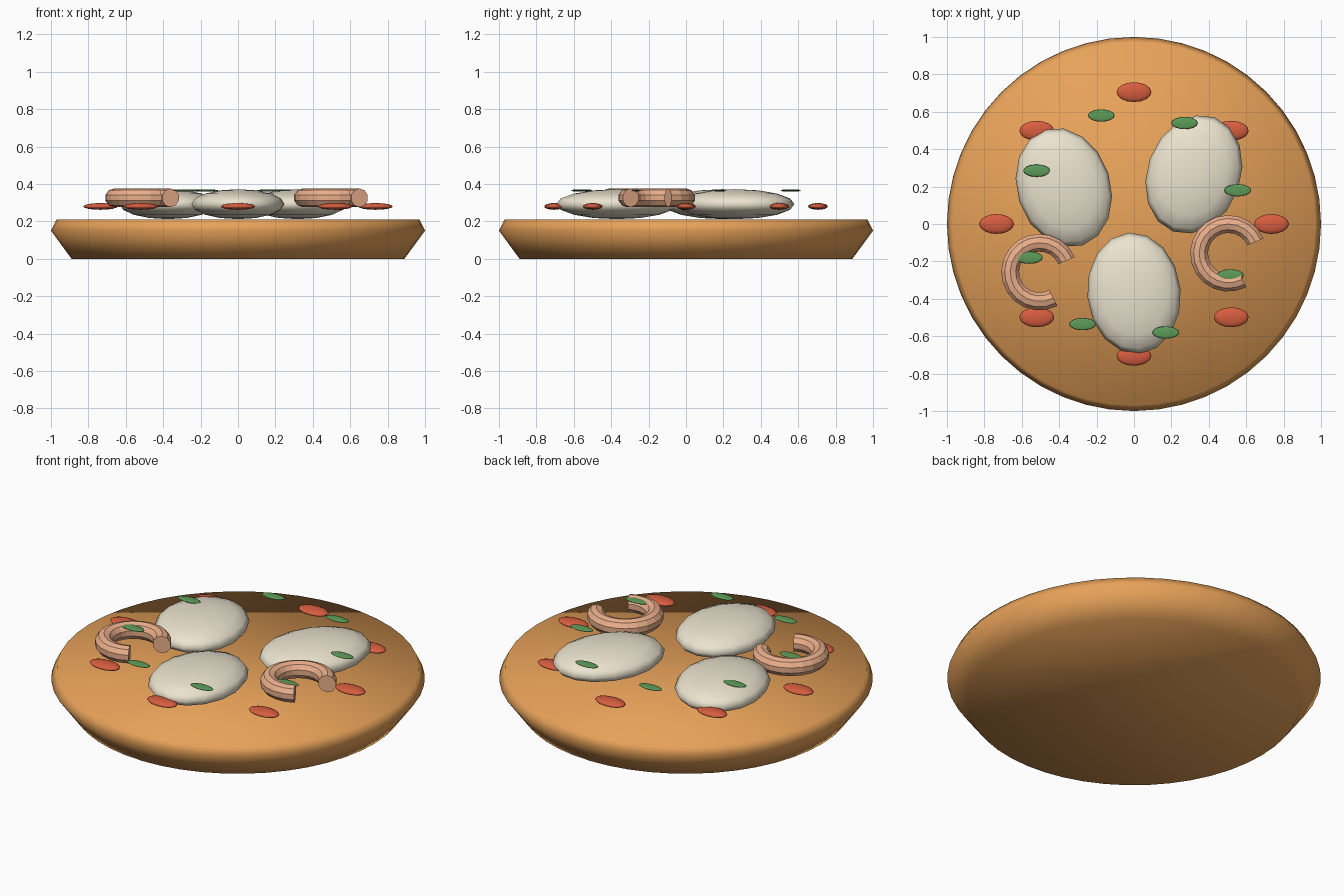
import bpy, bmesh
from math import sin, cos, pi, radians
from mathutils import Matrix, Vector

if "Cube" in bpy.data.objects:
    bpy.data.objects.remove(bpy.data.objects["Cube"])


def material(name, rgb):
    m = bpy.data.materials.new(name)
    m.diffuse_color = (*rgb, 1)
    m.use_nodes = True
    m.node_tree.nodes["Principled BSDF"].inputs["Base Color"].default_value = m.diffuse_color
    return m


CRUST = material("baked_crust", (0.80, 0.36, 0.10))
CHEESE = material("cheese", (0.83, 0.77, 0.62))
TOMATO = material("tomato", (0.68, 0.11, 0.05))
HERB = material("herb", (0.11, 0.33, 0.10))
SHRIMP = material("shrimp", (0.83, 0.43, 0.26))


def finish(name, bm, mat, smooth):
    bmesh.ops.recalc_face_normals(bm, faces=bm.faces[:])
    for f in bm.faces:
        f.smooth = smooth
    me = bpy.data.meshes.new(name)
    bm.to_mesh(me)
    bm.free()
    me.materials.append(mat)
    ob = bpy.data.objects.new(name, me)
    bpy.context.collection.objects.link(ob)
    return ob


def skin(name, rings, mat, smooth):
    """Bridge consecutive closed rings of points and cap both ends."""
    bm = bmesh.new()
    rows = [[bm.verts.new(p) for p in ring] for ring in rings]
    n = len(rows[0])
    for a, b in zip(rows, rows[1:]):
        for i in range(n):
            j = (i + 1) % n
            bm.faces.new((a[i], a[j], b[j], b[i]))
    bm.faces.new(rows[0][::-1])
    bm.faces.new(rows[-1])
    return finish(name, bm, mat, smooth)


def blob(name, loc, radii, mat, angle=0, segs=16, rings=8):
    bm = bmesh.new()
    bmesh.ops.create_uvsphere(bm, u_segments=segs, v_segments=rings, radius=1)
    bm.transform(Matrix.Rotation(radians(angle), 4, 'Z') @ Matrix.Diagonal((*radii, 1)))
    ob = finish(name, bm, mat, True)
    ob.location = loc
    return ob


# Crust: flared disc with a narrow chamfered rim, softly shaded throughout
profile = [(0.89, 0.0), (1.0, 0.15), (0.97, 0.21)]
N = 48
skin("crust", [[(r * cos(2 * pi * i / N), r * sin(2 * pi * i / N), z) for i in range(N)]
               for r, z in profile], CRUST, True)

# Three flattened cheese rounds
for i, (x, y, a) in enumerate([(-0.375, 0.195, 18), (0.32, 0.265, -20), (0, -0.37, 5)]):
    blob(f"cheese_{i + 1}", (x, y, 0.292), (0.25, 0.325, 0.08), CHEESE, a)

# Eight tomato pieces around the pizza
for i in range(8):
    t = i * pi / 4
    blob(f"tomato_{i + 1}", (0.735 * cos(t), 0.705 * sin(t), 0.28),
         (0.093, 0.053, 0.018), TOMATO)

# Herb leaves
leaves = [(-0.175, 0.58), (0.27, 0.54), (-0.52, 0.285), (0.555, 0.18),
          (-0.56, -0.18), (0.515, -0.275), (-0.275, -0.535), (0.17, -0.58)]
for i, (x, y) in enumerate(leaves):
    blob(f"herb_leaf_{i + 1}", (x, y, 0.365), (0.072, 0.033, 0.006), HERB)


# Two curled shrimp: open rings with capped ends
def shrimp(name, cx, cy, z=0.326, R=0.157, r=0.05, steps=16, sides=10):
    rings = []
    for k in range(steps + 1):
        t = radians(23 + 275 * k / steps)
        ring = []
        for s in range(sides):
            u = 2 * pi * (s + 0.5) / sides
            d = R + r * cos(u)
            ring.append((cx + d * cos(t), cy + d * sin(t), z + r * sin(u)))
        rings.append(ring)
    skin(name, rings, SHRIMP, False)


shrimp("shrimp_left", -0.505, -0.257)
shrimp("shrimp_right", 0.505, -0.157)
